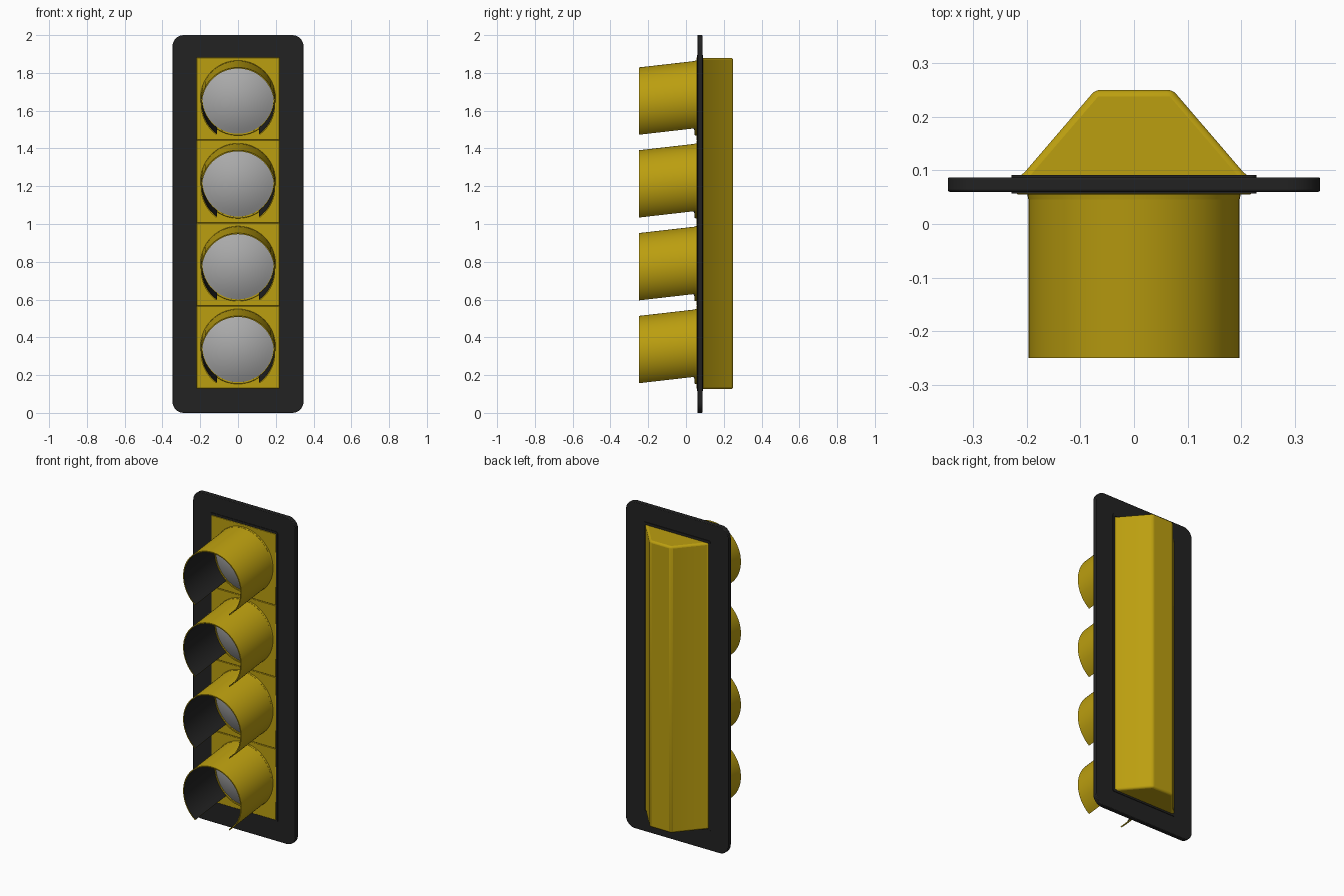
import bpy, bmesh, math

if "Cube" in bpy.data.objects:
    bpy.data.objects.remove(bpy.data.objects["Cube"])

def material(name, rgb):
    m = bpy.data.materials.new(name)
    m.diffuse_color = (*rgb, 1)
    m.use_nodes = True
    m.node_tree.nodes["Principled BSDF"].inputs["Base Color"].default_value = m.diffuse_color
    return m

YELLOW = material("signal_yellow", (0.50, 0.345, 0.005))
BLACK = material("matte_black", (0.016, 0.016, 0.016))
GREY = material("lens_grey", (0.40, 0.40, 0.40))

def finish(name, bm, mats, bevel=0, segments=2):
    bmesh.ops.recalc_face_normals(bm, faces=bm.faces[:])
    me = bpy.data.meshes.new(name)
    bm.to_mesh(me)
    bm.free()
    for m in mats:
        me.materials.append(m)
    ob = bpy.data.objects.new(name, me)
    bpy.context.collection.objects.link(ob)
    bpy.context.view_layer.objects.active = ob
    ob.select_set(True)
    if bevel:
        b = ob.modifiers.new("bevel", 'BEVEL')
        b.width, b.segments = bevel, segments
        b.limit_method, b.angle_limit = 'ANGLE', math.radians(30)
    bpy.ops.object.shade_smooth_by_angle(angle=math.radians(35))
    ob.select_set(False)
    return ob

def rounded_rect(hx, z0, z1, r, n=8):
    pts = []
    for cx, cz, a0 in ((hx - r, z1 - r, 0), (r - hx, z1 - r, 90), (r - hx, z0 + r, 180), (hx - r, z0 + r, 270)):
        for i in range(n + 1):
            a = math.radians(a0 + 90 * i / n)
            pts.append((cx + r * math.cos(a), cz + r * math.sin(a)))
    return pts

def frame(name, outer, inner, y0, y1, bevel):
    """Flat ring between two matching outlines, from y0 to y1."""
    bm = bmesh.new()
    loops = [[bm.verts.new((x, y, z)) for x, z in pts]
             for pts, y in ((outer, y0), (outer, y1), (inner, y1), (inner, y0))]
    n = len(outer)
    for k in range(4):
        a, b = loops[k], loops[(k + 1) % 4]
        for i in range(n):
            j = (i + 1) % n
            bm.faces.new((a[i], a[j], b[j], b[i]))
    return finish(name, bm, [BLACK], bevel)

# Backplate with a slightly raised lip around the housing opening
opening = rounded_rect(0.215, 0.13, 1.88, 0.006)
frame("backplate", rounded_rect(0.347, 0, 2, 0.06), opening, 0.060, 0.087, 0.004)
frame("backplate_lip", rounded_rect(0.228, 0.115, 1.895, 0.012), opening, 0.057, 0.091, 0)

# Tapered rear housing
profile = [(0.218, 0.062), (0.218, 0.088), (0.205, 0.095), (0.072, 0.25)]
profile += [(-x, y) for x, y in reversed(profile)]
bm = bmesh.new()
base = bm.faces.new([bm.verts.new((x, y, 0.126)) for x, y in profile])
ext = bmesh.ops.extrude_face_region(bm, geom=[base])
bmesh.ops.translate(bm, vec=(0, 0, 1.754),
                    verts=[v for v in ext["geom"] if isinstance(v, bmesh.types.BMVert)])
finish("housing", bm, [YELLOW], 0.012, 3)

def door(i, zc):
    bm = bmesh.new()
    bmesh.ops.create_cube(bm, size=1)
    for v in bm.verts:
        v.co = (v.co.x * 0.44, 0.07 + v.co.y * 0.03, zc + v.co.z * 0.4385)
    finish(f"door_{i}", bm, [YELLOW], 0.003, 1)

def lens(i, zc, r=0.188, bulge=0.055, rings=8, n=48):
    bm = bmesh.new()
    tip = bm.verts.new((0, 0.054 - bulge, zc))
    prev = None
    for k in range(1, rings + 1):
        t = k / rings
        ring = [bm.verts.new((r * t * math.cos(a), 0.054 - bulge * (1 - t * t), zc + r * t * math.sin(a)))
                for a in (2 * math.pi * s / n for s in range(n))]
        for s in range(n):
            q = (s + 1) % n
            if prev:
                bm.faces.new((prev[s], prev[q], ring[q], ring[s]))
            else:
                bm.faces.new((tip, ring[s], ring[q]))
        prev = ring
    bm.faces.new(prev)
    finish(f"lens_{i}", bm, [GREY])

def visor(i, zc, ro=0.197, ri=0.191, n=56, drop=0.035):
    """Sloping hood, open below, yellow outside and black inside."""
    bm = bmesh.new()
    gap = math.radians(36)
    rows = []
    for s in range(n + 1):
        a = gap + (2 * math.pi - 2 * gap) * s / n
        dx, dz = math.sin(a), -math.cos(a)
        rows.append([bm.verts.new((r * dx, y, z + r * dz)) for r, y, z in
                     ((ro, 0.056, zc), (ro, -0.25, zc - drop), (ri, -0.25, zc - drop), (ri, 0.056, zc))])
    for a, b in zip(rows, rows[1:]):
        for k in range(4):
            f = bm.faces.new((a[k], a[(k + 1) % 4], b[(k + 1) % 4], b[k]))
            f.material_index = 1 if k == 2 else 0
    bm.faces.new(rows[0])
    bm.faces.new(rows[-1])
    finish(f"visor_{i}", bm, [YELLOW, BLACK])

def collar(i, zc, n=56):
    """Low ring where the hood meets the door."""
    bm = bmesh.new()
    rows = []
    for s in range(n):
        a = 2 * math.pi * s / n
        rows.append([bm.verts.new((r * math.sin(a), y, zc + r * math.cos(a))) for r, y in
                     ((0.199, 0.056), (0.197, 0.046), (0.189, 0.046), (0.189, 0.056))])
    for s in range(n):
        a, b = rows[s], rows[(s + 1) % n]
        for k in range(4):
            bm.faces.new((a[k], a[(k + 1) % 4], b[(k + 1) % 4], b[k]))
    finish(f"collar_{i}", bm, [YELLOW])

# Four identical signal sections, top to bottom
for i in range(4):
    step = 0.4385 * i
    door(i + 1, 1.663 - step)
    lens(i + 1, 1.666 - step)
    visor(i + 1, 1.667 - step)
    collar(i + 1, 1.667 - step)
